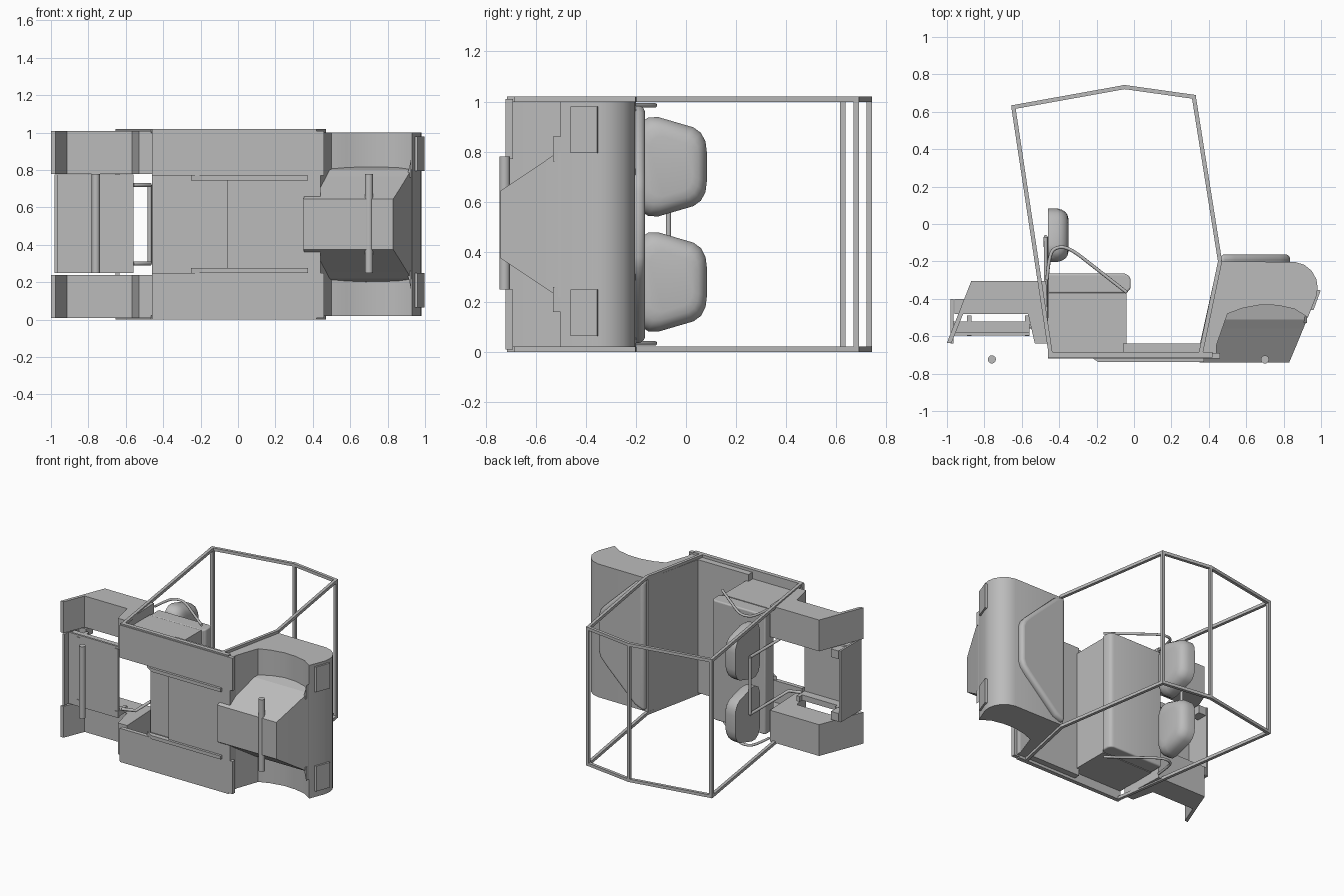
import bpy, bmesh
from mathutils import Vector

cube = bpy.data.objects.get("Cube")
if cube:
    bpy.data.objects.remove(cube, do_unlink=True)

grey = bpy.data.materials.new("plain grey")
grey.use_nodes = True
grey.diffuse_color = (0.5, 0.5, 0.5, 1)
grey.node_tree.nodes["Principled BSDF"].inputs["Base Color"].default_value = (0.5, 0.5, 0.5, 1)

MID = 0.51  # middle of the vehicle's width, which runs along z
PLACE = {"z": lambda u, v, w: (u, v, w),
         "y": lambda u, v, w: (u, w, v)}


def finish(name, bm, bevel=0, smooth=False):
    bmesh.ops.recalc_face_normals(bm, faces=bm.faces)
    mesh = bpy.data.meshes.new(name)
    bm.to_mesh(mesh)
    bm.free()
    mesh.materials.append(grey)
    ob = bpy.data.objects.new(name, mesh)
    bpy.context.collection.objects.link(ob)
    if bevel:
        mod = ob.modifiers.new("round", "BEVEL")
        mod.width, mod.segments = bevel, 5
    if bevel or smooth:
        bpy.ops.object.select_all(action="DESELECT")
        ob.select_set(True)
        bpy.context.view_layer.objects.active = ob
        bpy.ops.object.shade_smooth_by_angle(angle=0.6)
    return ob


def loft(name, rings, **kw):
    bm = bmesh.new()
    loops = [[bm.verts.new(p) for p in ring] for ring in rings]
    for a, b in zip(loops, loops[1:]):
        for i in range(len(a)):
            j = (i + 1) % len(a)
            bm.faces.new((a[i], a[j], b[j], b[i]))
    bm.faces.new(loops[0])
    bm.faces.new(loops[-1])
    return finish(name, bm, **kw)


def prism(name, pts, lo, hi, axis="z", **kw):
    return loft(name, [[PLACE[axis](u, v, w) for u, v in pts] for w in (lo, hi)], **kw)


def box(name, x, y, z, **kw):
    return prism(name, [(x[0], y[0]), (x[1], y[0]), (x[1], y[1]), (x[0], y[1])], *z, **kw)


def bar(name, p, q, w=0.022):
    p, q = Vector(p), Vector(q)
    d = (q - p).normalized()
    side = d.cross(Vector((0, 0, 1)))
    side = side.normalized() if side.length > 0.01 else Vector((1, 0, 0))
    up = side.cross(d)
    h = w / 2
    corners = [side * h + up * h, up * h - side * h, -side * h - up * h, side * h - up * h]
    return loft(name, [[c + e for c in corners] for e in (p, q)])


def tube(name, pts, r, kind="POLY"):
    data = bpy.data.curves.new(name, "CURVE")
    data.dimensions = "3D"
    data.bevel_depth, data.bevel_resolution, data.use_fill_caps = r, 3, True
    s = data.splines.new(kind)
    s.points.add(len(pts) - 1)
    for sp, p in zip(s.points, pts):
        sp.co = (*p, 1)
    if kind == "NURBS":
        s.use_endpoint_u, s.order_u = True, 3
    data.materials.append(grey)
    ob = bpy.data.objects.new(name, data)
    bpy.context.collection.objects.link(ob)


def both(z0, z1):
    """The same span of width on each side of the vehicle."""
    return (("right", z0, z1), ("left", 2 * MID - z1, 2 * MID - z0))


# Roof cage: side frames and cross bars
cage = [(0.355, -0.7), (0.46, -0.2), (0.32, 0.68), (-0.05, 0.732), (-0.645, 0.625), (-0.445, -0.7)]
for side, z0, z1 in both(0, 0.022):
    z = (z0 + z1) / 2
    for i, (a, b) in enumerate(zip(cage, cage[1:])):
        bar(f"cage_{side}_{i}", (*a, z), (*b, z))
    box(f"sill_{side}", (-0.46, 0.42), (-0.715, -0.685), (z0, z1))
for i, p in enumerate(cage[2:5]):
    bar(f"cage_cross_bar_{i}", (*p, 0), (*p, 2 * MID))

# Floor, left open below the seat, and chassis rails
box("foot_floor", (-0.06, 0.38), (-0.72, -0.64), (0.02, 1.0))
for side, z0, z1 in both(0.01, 0.25):
    box(f"floor_side_{side}", (-0.46, 0.46), (-0.72, -0.69), (z0, z1))
for side, z0, z1 in both(0.25, 0.275):
    prism(f"chassis_rail_{side}", [(-0.25, -0.7), (-0.19, -0.738), (0.375, -0.738), (0.375, -0.7)], z0, z1)

# Seat: hollow base, open at the back, under a cushion
box("seat_front", (-0.06, -0.04), (-0.69, -0.37), (0.07, 0.95))
for side, z0, z1 in both(0.07, 0.09):
    box(f"seat_side_{side}", (-0.46, -0.05), (-0.69, -0.37), (z0, z1))
prism("seat_cushion", [(-0.46, -0.37), (-0.04, -0.37), (-0.018, -0.345), (-0.018, -0.295),
                       (-0.028, -0.275), (-0.05, -0.265), (-0.46, -0.265)], 0.07, 0.95, bevel=0.01)

# Seat backs: flat behind, domed in front
half = [(0.083, 0.06), (0.078, 0.1), (0.06, 0.135), (0.03, 0.157), (-0.11, 0.198),
        (-0.15, 0.197), (-0.185, 0.175), (-0.203, 0.13)]
outline = half + [(y, -z) for y, z in reversed(half)]
dome = [(-0.46, 1), (-0.41, 1), (-0.385, 0.95), (-0.367, 0.87), (-0.356, 0.77), (-0.35, 0.6)]
for side, s in (("right", -1), ("left", 1)):
    c = MID + s * 0.23
    loft(f"seat_back_{side}", [[(x, -0.06 + (y + 0.06) * k, c + z * k) for y, z in outline]
                               for x, k in dome], smooth=True)
    z = MID + s * 0.475
    tube(f"armrest_{side}", [(-0.465, -0.3, z), (-0.455, -0.16, z), (-0.41, -0.12, z),
                             (-0.34, -0.13, z), (-0.2, -0.24, z), (-0.04, -0.365, z)], 0.009, "NURBS")
    z = MID + s * 0.21
    tube(f"back_support_{side}", [(-0.56, -0.55, z), (-0.47, -0.52, z), (-0.472, -0.07, z)], 0.011)
tube("back_support_bar", [(-0.472, -0.07, MID - 0.21), (-0.472, -0.07, MID + 0.21)], 0.011)

# Front cowl with arched wheel openings
prism("cowl", [(0.46, -0.2), (0.86, -0.203), (0.91, -0.218), (0.95, -0.25), (0.975, -0.295),
               (0.982, -0.34), (0.975, -0.385), (0.93, -0.5), (0.86, -0.455), (0.77, -0.435),
               (0.68, -0.432), (0.58, -0.45), (0.5, -0.48), (0.42, -0.48)], 0.02, 1.0, smooth=True)
levels = [(-0.74, 0.35, 0.83, 0.135), (-0.65, 0.37, 0.868, 0.195), (-0.56, 0.4, 0.905, 0.255),
          (-0.51, 0.41, 0.925, 0.29), (-0.42, 0.42, 0.94, 0.31)]
loft("cowl_nose", [[(a, y, MID - w), (b, y, MID - w), (b, y, MID + w), (a, y, MID + w)]
                   for y, a, b, w in levels])
prism("firewall", [(0.35, -0.72), (0.35, -0.65), (0.45, -0.2), (0.52, -0.2), (0.5, -0.48),
                   (0.44, -0.65), (0.44, -0.72)], 0.02, 1.0)
for side, s in (("right", -1), ("left", 1)):
    # curved lip where the front skin runs down into the nose
    prism(f"cowl_lip_{side}", [(u, MID + s * w) for u, w in ((0.9, 0.25), (0.925, 0.25), (0.925, 0.35),
                                                            (0.915, 0.3))], -0.53, -0.45, "y")
prism("dash_hump", [(0.46, 0.03), (0.54, 0.06), (0.78, 0.29), (0.82, 0.335), (0.835, 0.38),
                    (0.835, 0.64), (0.82, 0.685), (0.78, 0.73), (0.54, 0.96), (0.46, 0.99)],
      -0.23, -0.163, "y", bevel=0.025)
for side, z0, z1 in (("right", 0.065, 0.25), ("left", 0.795, 0.98)):
    prism(f"headlight_{side}", [(0.945, -0.46), (0.96, -0.46), (0.998, -0.355), (0.97, -0.35)], z0, z1)

# Axles
for name, x in (("front_axle", 0.7), ("rear_axle", -0.76)):
    tube(name, [(x, -0.724, 0.25), (x, -0.724, 0.78)], 0.022)

# Rear fenders: closed body with a hanging rear flap and front leg
fender = [(-1.0, -0.635), (-0.87, -0.305), (-0.47, -0.305), (-0.455, -0.64), (-0.53, -0.64),
          (-0.567, -0.48), (-0.913, -0.48), (-0.975, -0.635)]
for side, z0, z1 in both(0.01, 0.24):
    prism(f"rear_fender_{side}", fender, z0, z1)
    rail = 0.28 if side == "right" else 0.74
    box(f"rear_rail_{side}", (-0.98, -0.56), (-0.58, -0.52), (rail - 0.02, rail + 0.02))
    for x in (-0.88, -0.57):
        box(f"rail_bracket_{side}", (x - 0.012, x + 0.012), (-0.6, -0.49), (rail - 0.02, rail + 0.02))
    box(f"tail_block_{side}", (-0.96, -0.9), (-0.48, -0.4), (rail - 0.03, rail + 0.03))

# Rear deck and tail panel
box("rear_deck", (-0.97, -0.56), (-0.595, -0.58), (0.25, 0.775))
box("tail_panel", (-0.98, -0.965), (-0.64, -0.4), (0.25, 0.775))
